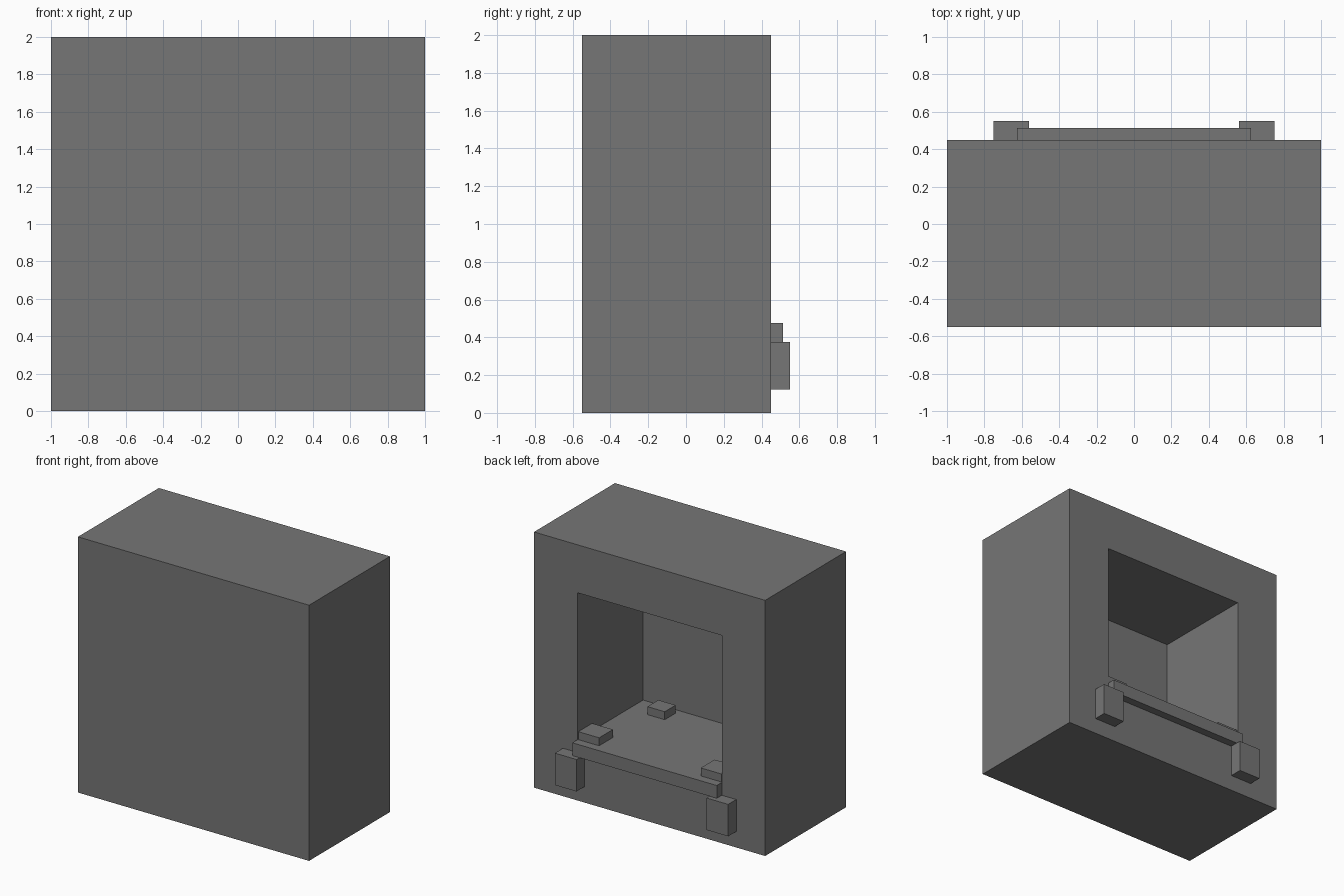
import bpy
import bmesh
from mathutils import Vector

cube = bpy.data.objects.get("Cube")
if cube:
    bpy.data.objects.remove(cube, do_unlink=True)

GRAY = (0.18, 0.18, 0.18, 1)
stone = bpy.data.materials.new("stone_gray")
stone.use_nodes = True
stone.diffuse_color = GRAY
bsdf = stone.node_tree.nodes["Principled BSDF"]
bsdf.inputs["Base Color"].default_value = GRAY
bsdf.inputs["Roughness"].default_value = 0.9

BACK = 0.45      # y of the face with the opening
FLOOR = 0.475    # z of the recess floor
HALF = 0.625     # half width of the opening


def box_mesh(x, y, z):
    """bmesh box from three (low, high) ranges"""
    bm = bmesh.new()
    bmesh.ops.create_cube(bm, size=1)
    for v in bm.verts:
        v.co = Vector([r[1] if c > 0 else r[0] for c, r in zip(v.co, (x, y, z))])
    return bm


def finish(bm, name):
    bmesh.ops.recalc_face_normals(bm, faces=bm.faces)
    mesh = bpy.data.meshes.new(name)
    bm.to_mesh(mesh)
    bm.free()
    mesh.materials.append(stone)
    obj = bpy.data.objects.new(name, mesh)
    bpy.context.collection.objects.link(obj)
    return obj


def box(name, x, y, z):
    return finish(box_mesh(x, y, z), name)


def box_pair(name, x, y, z):
    """the same box on the left (+x) and right (-x)"""
    box("left_" + name, x, y, z)
    box("right_" + name, (-x[1], -x[0]), y, z)


# Housing: a block with a rectangular recess sunk into one face
bm = box_mesh((-1, 1), (-0.55, BACK), (0, 2))
bm.normal_update()
face = next(f for f in bm.faces if f.normal.y > 0.9)
bmesh.ops.inset_region(bm, faces=[face], thickness=0.3)
for v in face.verts:
    v.co.x = HALF if v.co.x > 0 else -HALF
    v.co.z = 1.625 if v.co.z > 1 else FLOOR
sunk = bmesh.ops.extrude_discrete_faces(bm, faces=[face])["faces"][0]
bmesh.ops.translate(bm, verts=sunk.verts, vec=(0, -0.8125, 0))
finish(bm, "housing")

# Sill bar, flush with the recess floor
box("sill_bar", (-HALF, HALF), (BACK, 0.5125), (0.375, FLOOR))

# Brackets below the ends of the sill
box_pair("bracket", (0.5625, 0.75), (BACK, 0.55), (0.125, 0.375))

# Low blocks on the recess floor
box_pair("outer_floor_block", (0.44, HALF - 0.005), (0.275, 0.445), (FLOOR, 0.5375))
box_pair("inner_floor_block", (0.31, 0.46), (-0.315, -0.18), (FLOOR, 0.5375))
